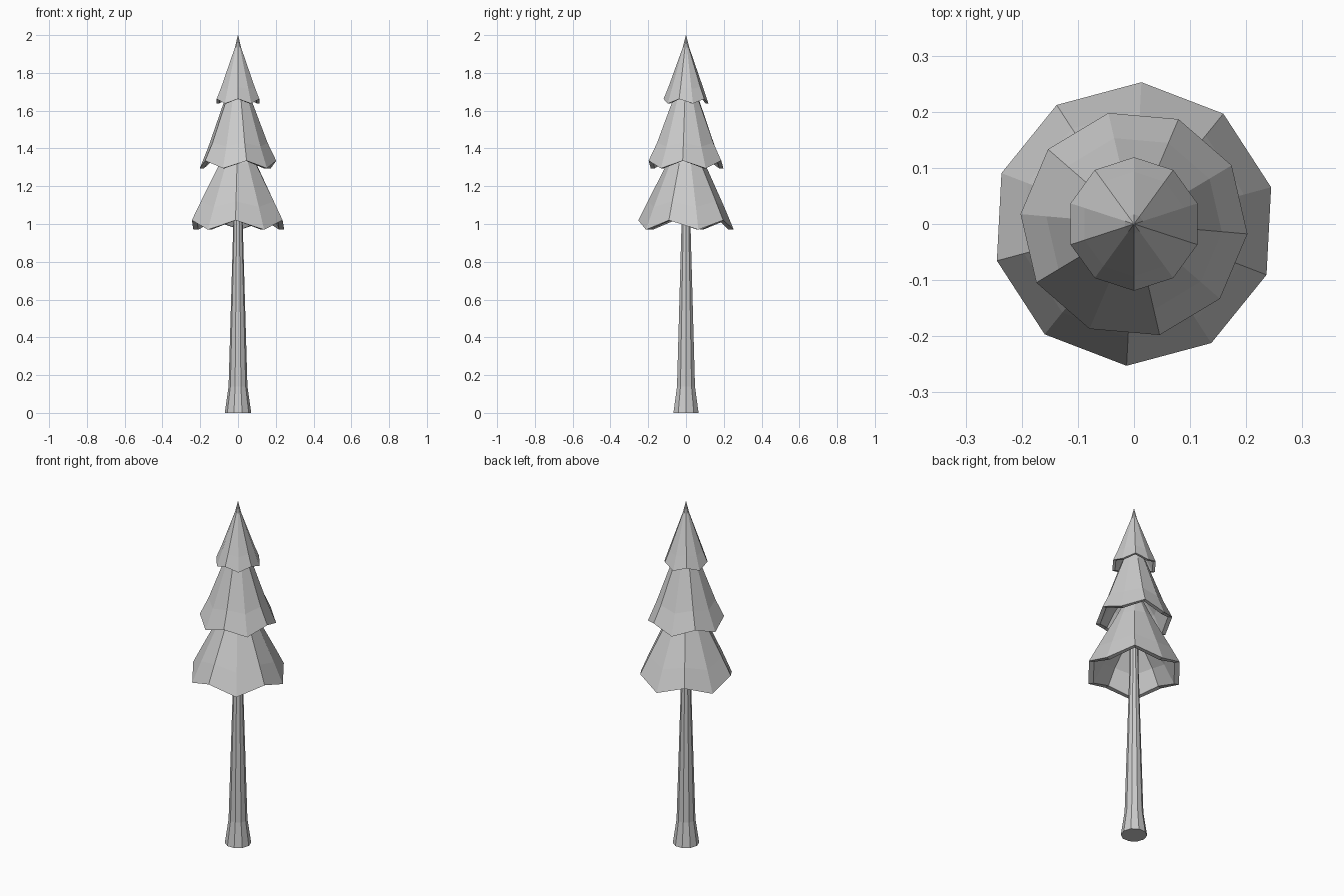
import bpy, bmesh
from math import cos, sin, radians

if "Cube" in bpy.data.objects:
    bpy.data.objects.remove(bpy.data.objects["Cube"])

SIDES = 10


def ring(bm, r, z, angle, zig=0.0):
    # zig alternates the height of the corners: high, low, high, low...
    return [bm.verts.new((r * cos(radians(angle + 36 * i)),
                          r * sin(radians(angle + 36 * i)),
                          z + (zig if i % 2 == 0 else -zig))) for i in range(SIDES)]


def lathe(name, profile, angle):
    bm = bmesh.new()
    rings = [ring(bm, r, z, angle, zig) for r, z, zig in profile]
    for a, b in zip(rings, rings[1:]):
        for i in range(SIDES):
            j = (i + 1) % SIDES
            bm.faces.new((a[i], a[j], b[j], b[i]))
    bm.faces.new(rings[0])
    bm.faces.new(rings[-1])
    bmesh.ops.remove_doubles(bm, verts=bm.verts, dist=0.0005)
    bmesh.ops.recalc_face_normals(bm, faces=bm.faces)
    mesh = bpy.data.meshes.new(name)
    bm.to_mesh(mesh)
    bm.free()
    ob = bpy.data.objects.new(name, mesh)
    bpy.context.collection.objects.link(ob)
    return ob


# Trunk with a flared foot
lathe("trunk", [(0.07, 0, 0), (0.05, 0.14, 0), (0.025, 1.0, 0), (0.02, 1.3, 0)], 0)

# Foliage skirts: hollow underside, zigzag rim, outer slope
lathe("lower_foliage", [(0.02, 1.25, 0), (0.17, 1.09, 0.012), (0.225, 0.995, 0.025),
                        (0.253, 0.995, 0.025), (0.203, 1.105, 0.015),
                        (0.10, 1.32, 0), (0.04, 1.45, 0)], -93)
lathe("middle_foliage", [(0.02, 1.52, 0), (0.13, 1.40, 0.01), (0.18, 1.315, 0.02),
                         (0.203, 1.315, 0.02), (0.157, 1.42, 0.01),
                         (0.07, 1.66, 0), (0.03, 1.76, 0)], -5)
lathe("top_foliage", [(0.02, 1.80, 0), (0.075, 1.70, 0.005), (0.104, 1.65, 0.012),
                      (0.119, 1.65, 0.012), (0.093, 1.72, 0.005),
                      (0.017, 1.935, 0), (0.001, 2.0, 0)], -90)
